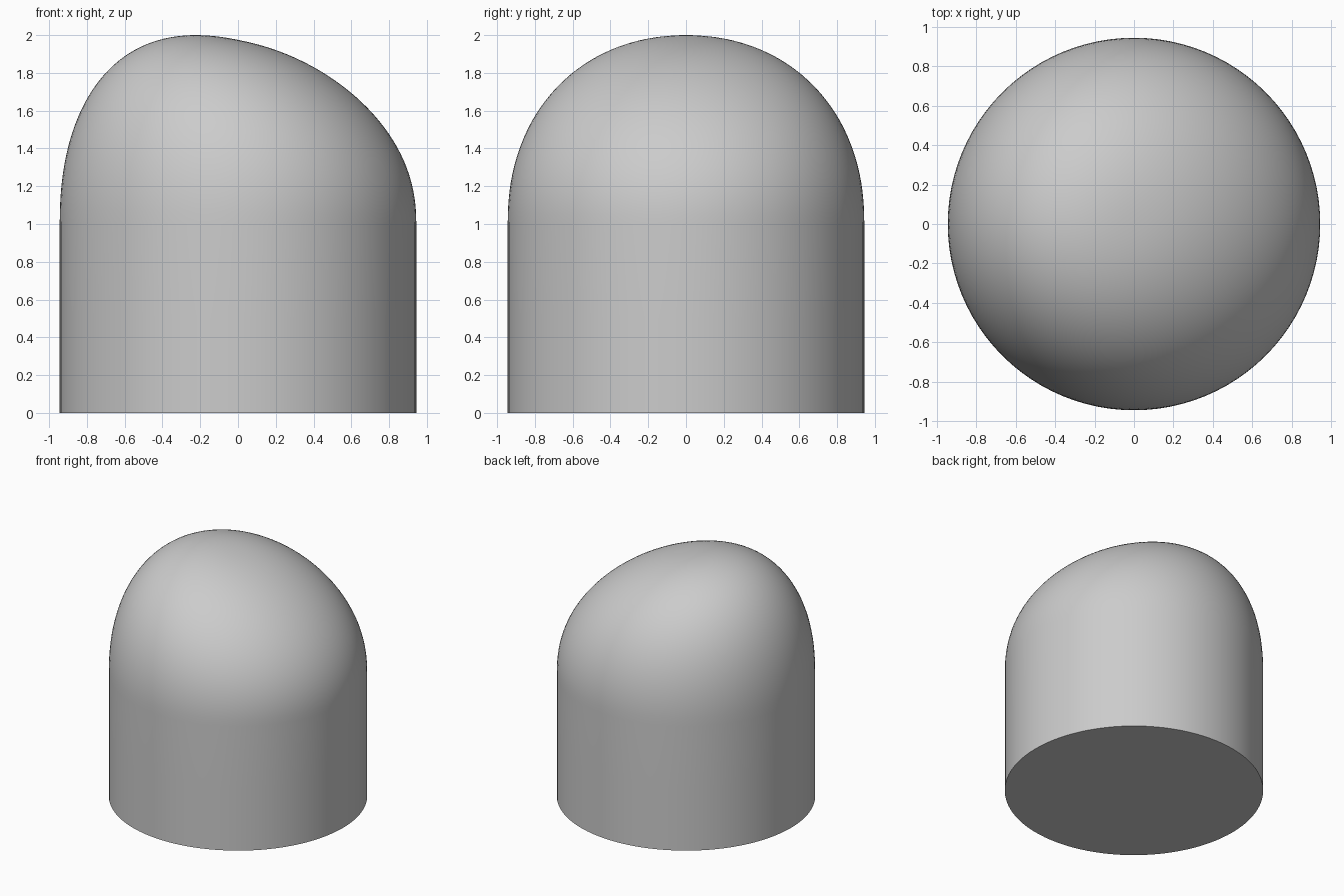
import bpy
import bmesh
from math import sin, cos, pi

if "Cube" in bpy.data.objects:
    bpy.data.objects.remove(bpy.data.objects["Cube"], do_unlink=True)

RADIUS = 0.944      # cylinder radius
WALL = 1.0          # height where the dome starts
RISE = 0.975        # dome height on the axis
TILT = 0.2          # dome leans towards -x
POWER = 2.2         # superellipse exponent of the dome
SIDES, STEPS = 96, 32

# Grey material
grey = bpy.data.materials.new("grey")
grey.use_nodes = True
grey.diffuse_color = (0.6, 0.6, 0.6, 1)
grey.node_tree.nodes["Principled BSDF"].inputs["Base Color"].default_value = (0.6, 0.6, 0.6, 1)

# Half profile as (radius, wall height, dome fraction)
profile = [(RADIUS, 0, 0), (RADIUS, WALL / 2, 0)]
for i in range(STEPS):
    a = pi / 2 * i / STEPS
    profile.append((RADIUS * cos(a) ** (2 / POWER), WALL, sin(a) ** (2 / POWER)))

# Rings of the body, with the dome height varying along x
bm = bmesh.new()
rings = []
for r, base, dome in profile:
    ring = []
    for k in range(SIDES):
        x, y = r * cos(2 * pi * k / SIDES), r * sin(2 * pi * k / SIDES)
        ring.append(bm.verts.new((x, y, base + dome * (RISE - TILT * x))))
    rings.append(ring)
for low, high in zip(rings, rings[1:]):
    for k in range(SIDES):
        n = (k + 1) % SIDES
        bm.faces.new((low[k], low[n], high[n], high[k]))

# Crown fan and flat underside
tip = bm.verts.new((0, 0, WALL + RISE))
for k in range(SIDES):
    bm.faces.new((rings[-1][k], rings[-1][(k + 1) % SIDES], tip))
bm.faces.new(rings[0][::-1])

mesh = bpy.data.meshes.new("domed_cylinder")
bm.to_mesh(mesh)
bm.free()
mesh.materials.append(grey)
body = bpy.data.objects.new("domed_cylinder", mesh)
bpy.context.collection.objects.link(body)

# Smooth sides with a crisp bottom edge
bpy.ops.object.select_all(action="DESELECT")
body.select_set(True)
bpy.context.view_layer.objects.active = body
bpy.ops.object.shade_smooth_by_angle(angle=pi / 6)
